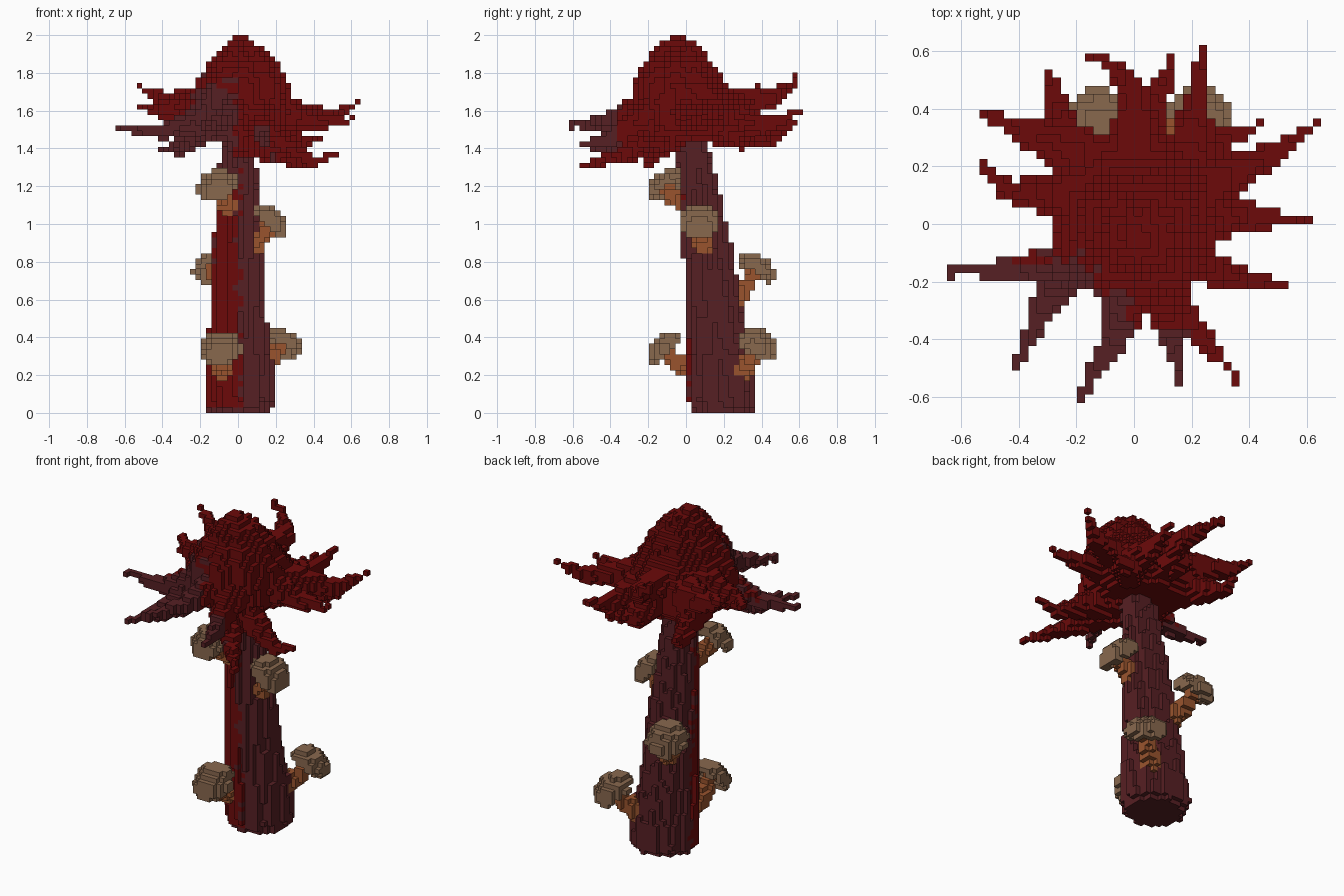
import bpy, bmesh, math, random
from mathutils import Vector

random.seed(4)
if "Cube" in bpy.data.objects:
    bpy.data.objects.remove(bpy.data.objects["Cube"], do_unlink=True)

S = 2 / 71  # voxel size


def material(name, rgb):
    m = bpy.data.materials.new(name)
    m.use_nodes = True
    m.diffuse_color = (*rgb, 1)
    bsdf = m.node_tree.nodes["Principled BSDF"]
    bsdf.inputs["Base Color"].default_value = (*rgb, 1)
    bsdf.inputs["Roughness"].default_value = 1
    bsdf.inputs["Specular IOR Level"].default_value = 0
    return m


RED, PLUM, TAN, ORANGE = range(4)
MATS = [material("deep red", (0.15, 0.003, 0.003)),
        material("plum bark", (0.094, 0.014, 0.017)),
        material("mushroom tan", (0.25, 0.138, 0.076)),
        material("stalk orange", (0.32, 0.088, 0.027))]

voxels = {}  # cell -> (part name, material)


def cell(p):
    return tuple(math.floor(c / S) for c in p)


def center(c):
    return Vector([(i + 0.5) * S for i in c])


def fill(part, lo, hi, inside, colour):
    """Fill the cells of a box that pass a test."""
    a, b = cell(lo), cell(hi)
    for x in range(a[0], b[0] + 1):
        for y in range(a[1], b[1] + 1):
            for z in range(max(a[2], 0), min(b[2], 70) + 1):
                p = center((x, y, z))
                if inside(p):
                    voxels[x, y, z] = (part, colour(p))


def sample(rows, z):
    """Interpolate rows of (z, centre x, centre y, radius)."""
    for a, b in zip(rows, rows[1:]):
        if a[0] <= z <= b[0]:
            t = (z - a[0]) / (b[0] - a[0])
            return [u + (v - u) * t for u, v in zip(a[1:], b[1:])]
    return None


def column(part, rows, grooves, depth, colour):
    """Stack of grooved round slices along a leaning axis."""
    def inside(p):
        row = sample(rows, p.z)
        if not row:
            return False
        dx, dy = p.x - row[0], p.y - row[1]
        bump = depth * math.sin(grooves * math.atan2(dy, dx) + 5 * p.z)
        return math.hypot(dx, dy) < row[2] + bump
    fill(part, (-0.45, -0.45, rows[0][0]), (0.45, 0.5, rows[-1][0]), inside, colour)


def stroke(part, points, r0, r1, colour):
    """Tapered voxel limb along a polyline."""
    pts = [Vector(p) for p in points]
    lens = [(b - a).length for a, b in zip(pts, pts[1:])]
    total, run = sum(lens), 0
    for a, b, n in zip(pts, pts[1:], lens):
        steps = max(2, int(n / S * 2))
        for i in range(steps + 1):
            p = a.lerp(b, i / steps)
            t = (run + n * i / steps) / total
            r = r0 + (r1 - r0) * t ** 0.85
            e = Vector((r, r, r))
            fill(part, p - e, p + e, lambda q: (q - p).length < r, colour)
            voxels[cell(p)] = (part, colour(p))
        run += n


# Canopy: tapering crown with a plum patch at the front
def canopy_colour(p):
    n = random.uniform(-0.03, 0.03)
    patch = p.x < -0.02 + n and p.y < -0.11 + n and p.z < 1.74 + 2 * n
    return PLUM if patch or (p.y < -0.36 and p.x < 0.19) else RED


CROWN = [(1.45, 0, 0.05, 0.22), (1.52, 0, 0.05, 0.29), (1.65, 0, 0.02, 0.29),
         (1.75, 0.02, -0.03, 0.24), (1.85, 0.03, -0.04, 0.18),
         (1.95, 0.02, -0.04, 0.09), (2, 0.01, -0.04, 0.02)]
column("canopy", CROWN, 9, 0.013, canopy_colour)

BRANCHES = [
    [(0.2, 0.1, 1.6), (0.5, 0.25, 1.56), (0.64, 0.36, 1.65)],
    [(0.2, 0, 1.6), (0.4, 0.03, 1.54), (0.61, 0, 1.55)],
    [(0.1, -0.1, 1.46), (0.4, -0.2, 1.33), (0.53, -0.2, 1.37)],
    [(0, -0.1, 1.46), (0.2, -0.35, 1.36), (0.36, -0.54, 1.31)],
    [(0.1, -0.2, 1.58), (0.13, -0.38, 1.46), (0.16, -0.55, 1.41)],
    [(0, -0.2, 1.62), (-0.07, -0.4, 1.55), (-0.19, -0.61, 1.52)],
    [(-0.2, -0.1, 1.52), (-0.3, -0.26, 1.41), (-0.41, -0.5, 1.39)],
    [(-0.1, -0.1, 1.6), (-0.4, -0.15, 1.49), (-0.64, -0.17, 1.5)],
    [(-0.2, 0.1, 1.64), (-0.43, 0.11, 1.6), (-0.52, 0.2, 1.62)],
    [(-0.2, 0.25, 1.62), (-0.4, 0.33, 1.66), (-0.53, 0.38, 1.73)],
    [(-0.2, 0.2, 1.52), (-0.27, 0.44, 1.43), (-0.3, 0.53, 1.48)],
    [(0, 0.25, 1.63), (0, 0.46, 1.67), (-0.1, 0.57, 1.74), (-0.16, 0.57, 1.78)],
    [(0, 0.25, 1.57), (0.08, 0.44, 1.49), (0.14, 0.58, 1.53)],
    [(0.18, 0.2, 1.56), (0.22, 0.42, 1.52), (0.24, 0.61, 1.6)],
    [(0.2, 0.2, 1.5), (0.32, 0.3, 1.43), (0.43, 0.34, 1.46)],
]
for path in BRANCHES:
    stroke("canopy", path, 0.095, 0.012, canopy_colour)
stroke("canopy", [(0.02, 0.25, 1.56), (0.02, 0.42, 1.5)], 0.1, 0.06, canopy_colour)


# Trunk: leaning and grooved, red on its front right quarter
TRUNK = [(0, 0.01, 0.19, 0.15), (0.05, 0.01, 0.2, 0.18), (0.25, 0.01, 0.18, 0.17),
         (0.45, 0, 0.16, 0.15), (0.8, 0, 0.12, 0.13), (1.2, 0, 0.07, 0.1),
         (1.52, 0, 0.01, 0.08)]


def trunk_colour(p):
    cx, cy, _ = sample(TRUNK, p.z)
    n = random.uniform(-0.025, 0.025)
    red = p.x < cx + n and p.y < cy + n and 0.03 < p.z < 1.24 + 4 * n
    return RED if red else PLUM


column("trunk", TRUNK, 11, 0.009, trunk_colour)


# Mushrooms: bent stalk under a thin tilted umbrella cap
def mushroom(part, root, cap, lean):
    root, cap = Vector(root), Vector(cap)
    axis = Vector((*lean, 1)).normalized()
    stroke(part, [root, root.lerp(cap, 0.6) - Vector((0, 0, 0.02)), cap],
           0.055, 0.035, lambda p: ORANGE)

    def dome(p):
        d = p - cap
        h = d.dot(axis)
        side = (d - axis * h).length
        shell = (side / 0.112) ** 2 + (h / 0.075) ** 2 < 1
        hollow = (side / 0.08) ** 2 + (h / 0.03) ** 2 < 1
        return h > -0.03 and shell and not (hollow or (h < 0 and side < 0.08))
    e = Vector((0.14, 0.14, 0.14))
    fill(part, cap - e, cap + e, dome, lambda p: TAN)


MUSHROOMS = [((-0.06, 0, 1.1), (-0.11, -0.11, 1.2), (-0.3, -0.8)),
             ((0.1, 0.09, 0.9), (0.17, 0.07, 1.01), (0.9, 0)),
             ((-0.07, 0.27, 0.62), (-0.13, 0.37, 0.76), (-0.2, 0.6)),
             ((-0.09, 0.02, 0.23), (-0.09, -0.11, 0.34), (-0.1, -0.9)),
             ((0.12, 0.3, 0.23), (0.23, 0.38, 0.36), (0.5, 0.5))]
for i, spec in enumerate(MUSHROOMS):
    mushroom(f"mushroom_{i + 1}", *spec)


# Meshes: only the exposed voxel faces of each part
def build_mesh(part):
    bm, cache = bmesh.new(), {}

    def vert(corner):
        if corner not in cache:
            cache[corner] = bm.verts.new([c * S for c in corner])
        return cache[corner]

    for position, (owner, mat) in voxels.items():
        if owner != part:
            continue
        for axis in range(3):
            for side in (0, 1):
                near = list(position)
                near[axis] += 2 * side - 1
                if tuple(near) in voxels:
                    continue
                ring = []
                for u, v in ((0, 0), (1, 0), (1, 1), (0, 1)):
                    corner = list(position)
                    corner[axis] += side
                    corner[(axis + 1) % 3] += u
                    corner[(axis + 2) % 3] += v
                    ring.append(vert(tuple(corner)))
                face = bm.faces.new(ring if side else ring[::-1])
                face.material_index = mat
    mesh = bpy.data.meshes.new(part)
    bm.to_mesh(mesh)
    bm.free()
    for m in MATS:
        mesh.materials.append(m)
    bpy.context.collection.objects.link(bpy.data.objects.new(part, mesh))


for part_name in sorted({owner for owner, mat in voxels.values()}):
    build_mesh(part_name)
